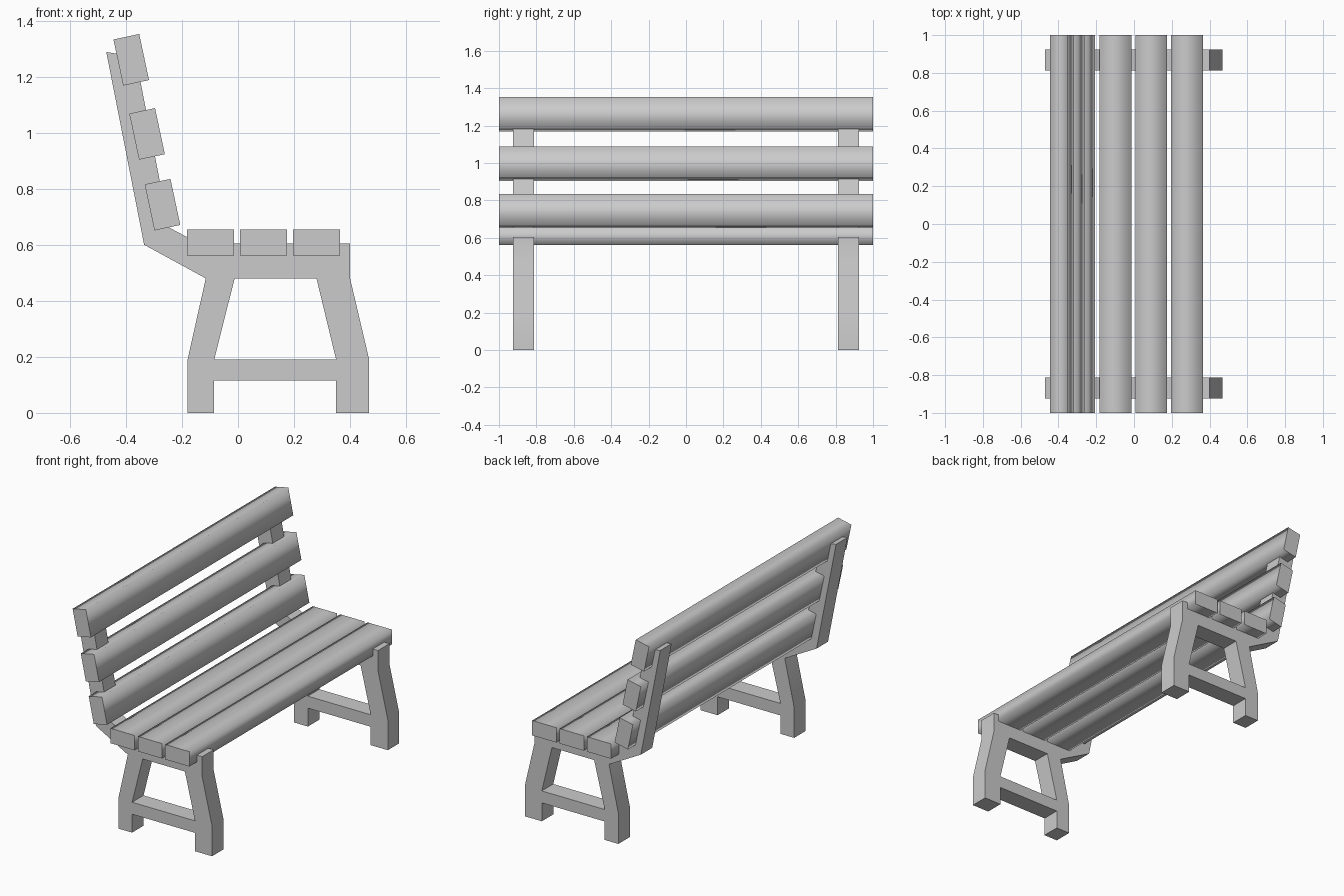
import bpy, bmesh, math
from mathutils import Matrix, Vector

if "Cube" in bpy.data.objects:
    bpy.data.objects.remove(bpy.data.objects["Cube"])

OUTER = [(-0.18, 0), (-0.085, 0), (-0.085, 0.115), (0.35, 0.115), (0.35, 0), (0.468, 0),
         (0.468, 0.19), (0.40, 0.48), (0.40, 0.605), (-0.14, 0.605), (-0.247, 0.662),
         (-0.365, 1.27), (-0.47, 1.288), (-0.335, 0.60), (-0.115, 0.48), (-0.18, 0.19)]
HOLE = [(-0.085, 0.19), (0.35, 0.19), (0.28, 0.48), (-0.012, 0.48)]


def finish(name, bm):
    bmesh.ops.recalc_face_normals(bm, faces=bm.faces[:])
    mesh = bpy.data.meshes.new(name)
    bm.to_mesh(mesh)
    bm.free()
    obj = bpy.data.objects.new(name, mesh)
    bpy.context.collection.objects.link(obj)
    return obj


def side_frame(name, y0, y1):
    bm = bmesh.new()
    edges = []
    for loop in (OUTER, HOLE):
        vs = [bm.verts.new((x, y0, z)) for x, z in loop]
        edges += [bm.edges.new((vs[i - 1], vs[i])) for i in range(len(vs))]
    bmesh.ops.triangle_fill(bm, edges=edges, use_beauty=True, normal=(0, -1, 0))
    res = bmesh.ops.extrude_face_region(bm, geom=bm.faces[:], use_keep_orig=True)
    moved = [v for v in res["geom"] if isinstance(v, bmesh.types.BMVert)]
    bmesh.ops.translate(bm, verts=moved, vec=Vector((0, y1 - y0, 0)))
    obj = finish(name, bm)
    bpy.ops.object.select_all(action='DESELECT')
    obj.select_set(True)
    bpy.context.view_layer.objects.active = obj
    bpy.ops.object.shade_smooth_by_angle(angle=math.radians(30))


def slat(name, x, z, sx, sz, tilt=0.0):
    bm = bmesh.new()
    mat = (Matrix.Translation((x, 0, z)) @ Matrix.Rotation(math.radians(tilt), 4, 'Y')
           @ Matrix.Diagonal((sx, 2.0, sz, 1)))
    bmesh.ops.create_cube(bm, size=1, matrix=mat)
    # long faces are softly shaded, end faces stay flat
    for f in bm.faces:
        f.smooth = abs(f.calc_center_median().y) < 0.5
    finish(name, bm)


# Side frames with legs, stretcher and backrest post
side_frame("side_frame_near", -0.925, -0.812)
side_frame("side_frame_far", 0.812, 0.925)

# Seat slats
for i, x in enumerate((-0.0985, 0.091, 0.28)):
    slat(f"seat_slat_{i + 1}", x, 0.6085, 0.168, 0.093)

# Leaning backrest slats
for i, (x, z) in enumerate(((-0.2695, 0.743), (-0.3245, 0.9955), (-0.381, 1.26))):
    slat(f"back_slat_{i + 1}", x, z, 0.094, 0.168, -12)
